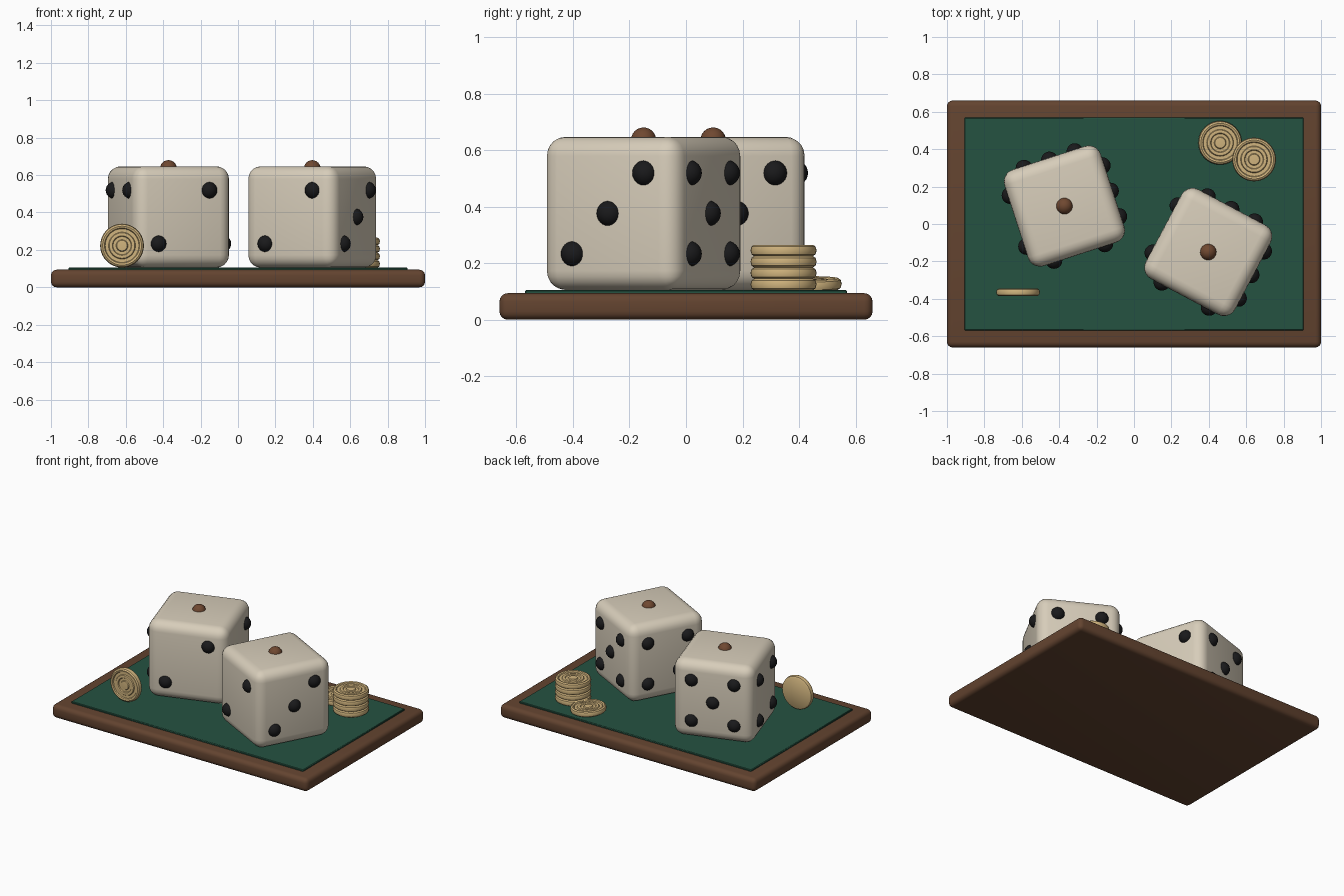
import bpy, bmesh, math
from mathutils import Matrix, Vector

if "Cube" in bpy.data.objects:
    bpy.data.objects.remove(bpy.data.objects["Cube"])


def material(name, rgb):
    m = bpy.data.materials.new(name)
    m.diffuse_color = (*rgb, 1)
    m.use_nodes = True
    m.node_tree.nodes["Principled BSDF"].inputs["Base Color"].default_value = m.diffuse_color
    return m


WOOD = material("brown wood", (0.125, 0.057, 0.029))
FELT = material("green felt", (0.018, 0.085, 0.053))
IVORY = material("ivory", (0.68, 0.61, 0.49))
BLACK = material("black", (0.01, 0.01, 0.011))
RED = material("red brown", (0.16, 0.065, 0.03))
GOLD = material("pale gold", (0.64, 0.46, 0.21))


def finish(bm, name, mat, matrix, angle=40):
    me = bpy.data.meshes.new(name)
    bmesh.ops.recalc_face_normals(bm, faces=bm.faces)
    bm.to_mesh(me)
    bm.free()
    ob = bpy.data.objects.new(name, me)
    bpy.context.collection.objects.link(ob)
    me.materials.append(mat)
    ob.matrix_world = matrix
    bpy.ops.object.select_all(action='DESELECT')
    ob.select_set(True)
    bpy.context.view_layer.objects.active = ob
    bpy.ops.object.shade_smooth_by_angle(angle=math.radians(angle))
    return ob


def rounded_box(name, size, centre, radius, segments, mat, turn=0):
    bm = bmesh.new()
    bmesh.ops.create_cube(bm, size=1)
    bmesh.ops.scale(bm, vec=size, verts=bm.verts)
    bmesh.ops.bevel(bm, geom=bm.edges[:], offset=radius, segments=segments,
                    profile=0.5, affect='EDGES')
    return finish(bm, name, mat, Matrix.Translation(centre) @ Matrix.Rotation(turn, 4, 'Z'))


# Tray and felt
rounded_box("tray", (2.0, 1.32, 0.094), (0, 0, 0.047), 0.03, 4, WOOD)
rounded_box("felt", (1.814, 1.138, 0.025), (0, 0, 0.0925), 0.004, 1, FELT)

# Dice
SIZE, PIP, STEP, SINK = 0.542, 0.045, 0.143, 0.012
CORNERS = [(-1, -1), (-1, 1), (1, -1), (1, 1)]
# Each side: outward normal, horizontal direction, pip layout
SIDES = [
    ((0, -1, 0), (1, 0, 0), [(-1, -1), (1, 1)]),
    ((1, 0, 0), (0, 1, 0), [(-1, -1), (0, 0), (1, 1)]),
    ((0, 1, 0), (1, 0, 0), CORNERS + [(0, 0)]),
    ((-1, 0, 0), (0, 1, 0), CORNERS),
]


def pips(name, points, mat, matrix):
    bm = bmesh.new()
    for p in points:
        bmesh.ops.create_uvsphere(bm, u_segments=20, v_segments=12, radius=PIP,
                                  matrix=Matrix.Translation(p))
    finish(bm, name, mat, matrix)


def die(label, x, y, degrees):
    turn = math.radians(degrees)
    centre = (x, y, 0.105 + SIZE / 2)
    rounded_box(label + "_die", (SIZE,) * 3, centre, 0.068, 5, IVORY, turn)
    frame = Matrix.Translation(centre) @ Matrix.Rotation(turn, 4, 'Z')
    out = SIZE / 2 - SINK
    points = [Vector(n) * out + Vector(h) * u * STEP + Vector((0, 0, v * STEP))
              for n, h, layout in SIDES for u, v in layout]
    pips(label + "_die_side_pips", points, BLACK, frame)
    pips(label + "_die_top_pip", [Vector((0, 0, out))], RED, frame)


die("left", -0.372, 0.096, 18)
die("right", 0.397, -0.15, -28)

# Chips: lathed profile (radius, height) with a rounded rim and raised rings
CHIP = [(0, -0.02), (0.104, -0.02), (0.113, -0.014), (0.117, 0), (0.113, 0.014),
        (0.104, 0.02), (0.094, 0.017), (0.09, 0.01), (0.072, 0.01), (0.068, 0.016),
        (0.06, 0.018), (0.052, 0.016), (0.048, 0.01), (0.032, 0.01), (0.028, 0.016),
        (0, 0.018)]


def chip(name, matrix):
    bm = bmesh.new()
    verts = [bm.verts.new((r, 0, z)) for r, z in CHIP]
    edges = [bm.edges.new(pair) for pair in zip(verts, verts[1:])]
    bmesh.ops.spin(bm, geom=verts + edges, cent=(0, 0, 0), axis=(0, 0, 1),
                   angle=math.tau, steps=40)
    bmesh.ops.remove_doubles(bm, verts=bm.verts, dist=0.0001)
    finish(bm, name, GOLD, matrix, 35)


for i in range(4):
    chip(f"stacked_chip_{i + 1}", Matrix.Translation((0.642, 0.345, 0.125 + 0.04 * i)))
chip("loose_chip", Matrix.Translation((0.46, 0.434, 0.127)) @ Matrix.Rotation(math.radians(4), 4, 'Y'))
chip("standing_chip", Matrix.Translation((-0.62, -0.365, 0.223)) @ Matrix.Rotation(math.radians(90), 4, 'X'))
